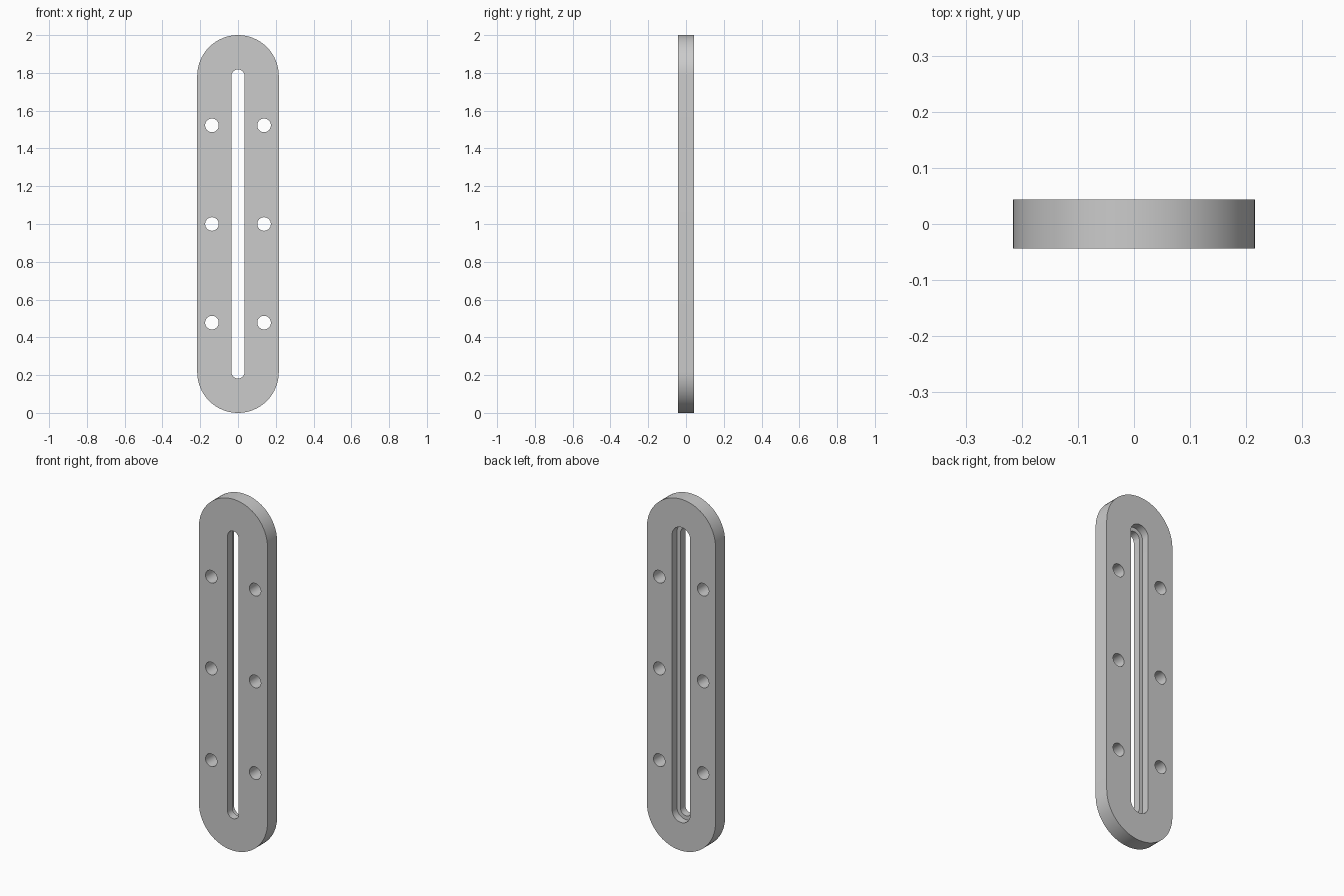
import bpy
import bmesh
from math import pi, sin, cos, radians

default = bpy.data.objects.get("Cube")
if default:
    bpy.data.objects.remove(default, do_unlink=True)

HALF_T = 0.0435      # half plate thickness
HALF_W = 0.216       # half plate width
MID = 1.0            # mid height


def stadium(name, radius, reach, y0, y1, x=0.0, z=MID, steps=32):
    """Rounded-end prism along y; reach is the half length of its straight sides."""
    outline = []
    for end, start in ((1, 0.0), (-1, pi)):
        for i in range(steps + 1):
            if reach == 0 and i == steps:
                continue
            a = start + pi * i / steps
            outline.append((x + radius * cos(a), z + end * reach + radius * sin(a)))
    bm = bmesh.new()
    face = bm.faces.new([bm.verts.new((px, y0, pz)) for px, pz in outline])
    side = bmesh.ops.extrude_face_region(bm, geom=[face])
    moved = [v for v in side["geom"] if isinstance(v, bmesh.types.BMVert)]
    bmesh.ops.translate(bm, verts=moved, vec=(0, y1 - y0, 0))
    bmesh.ops.recalc_face_normals(bm, faces=bm.faces)
    mesh = bpy.data.meshes.new(name)
    bm.to_mesh(mesh)
    bm.free()
    obj = bpy.data.objects.new(name, mesh)
    bpy.context.collection.objects.link(obj)
    return obj


# Plate with fully rounded ends
plate = stadium("slotted_plate", HALF_W, 1 - HALF_W, -HALF_T, HALF_T)
grey = bpy.data.materials.new("plain grey")
grey.use_nodes = True
colour = (0.6, 0.6, 0.6, 1)
grey.diffuse_color = colour
grey.node_tree.nodes["Principled BSDF"].inputs["Base Color"].default_value = colour
plate.data.materials.append(grey)

# Through slot, wider recess on the back half, and six screw holes
REACH = 0.783
cutters = [
    stadium("slot_cutter", 0.035, REACH, -0.1, 0.1),
    stadium("recess_cutter", 0.057, REACH, 0, 0.1),
]
for x in (-0.138, 0.138):
    for dz in (-0.522, 0, 0.522):
        cutters.append(stadium("hole_cutter", 0.036, 0, -0.1, 0.1, x, MID + dz, 20))

bpy.ops.object.select_all(action="DESELECT")
plate.select_set(True)
bpy.context.view_layer.objects.active = plate
for cutter in cutters:
    cutter.hide_render = True
    cut = plate.modifiers.new("cut", "BOOLEAN")
    cut.operation = "DIFFERENCE"
    cut.solver = "EXACT"
    cut.object = cutter
    bpy.ops.object.modifier_apply(modifier=cut.name)
    bpy.data.objects.remove(cutter, do_unlink=True)

bpy.ops.object.shade_smooth_by_angle(angle=radians(30))
